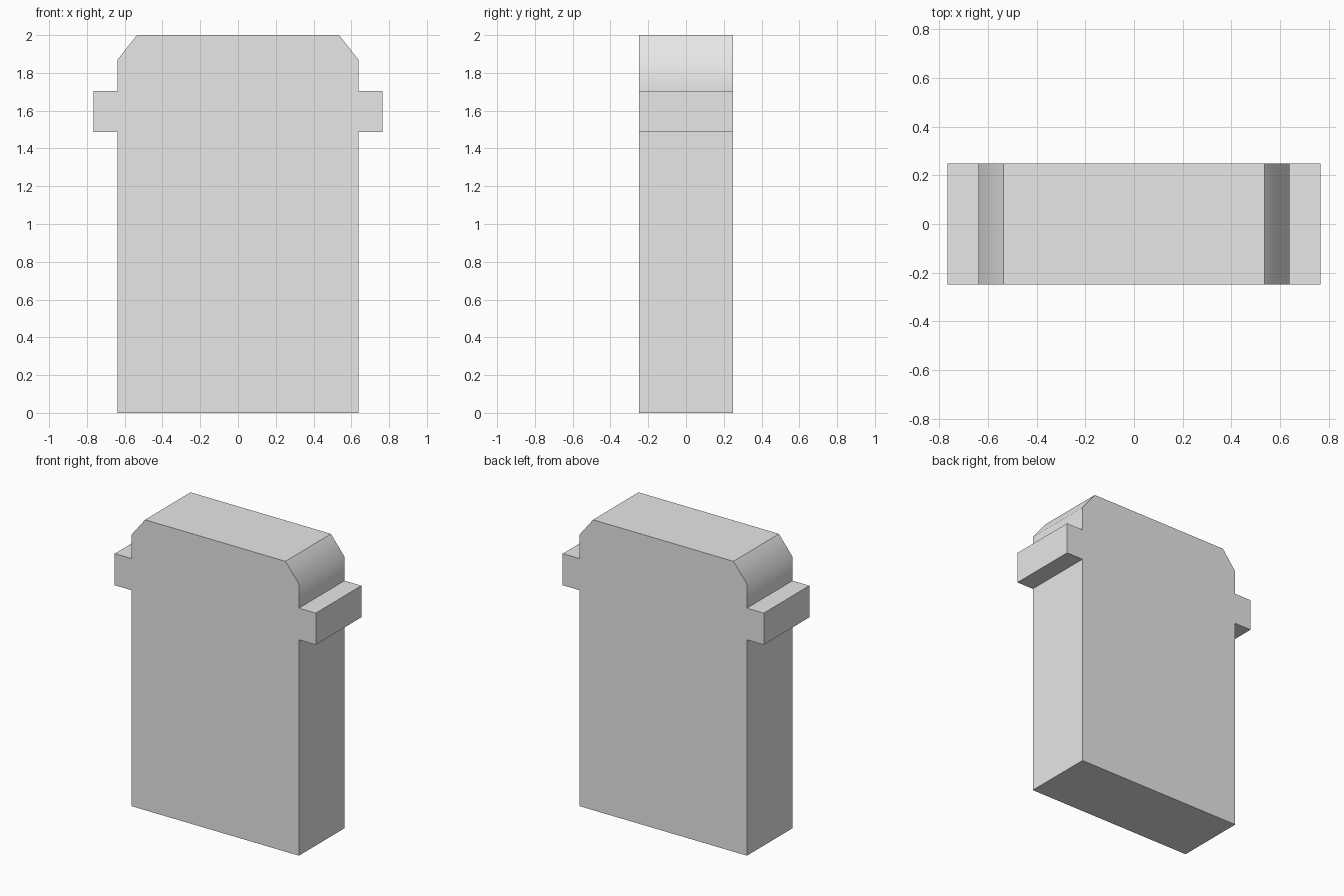
import bpy
import bmesh
import math

cube = bpy.data.objects.get("Cube")
if cube:
    bpy.data.objects.remove(cube, do_unlink=True)

# Plain grey for the whole block
grey = bpy.data.materials.new("light_grey")
grey.use_nodes = True
colour = (0.8, 0.8, 0.8, 1.0)
grey.diffuse_color = colour
grey.node_tree.nodes["Principled BSDF"].inputs["Base Color"].default_value = colour

DEPTH = 0.495
BODY, TAB, TOP = 0.638, 0.766, 0.535      # half widths
TAB_LOW, TAB_HIGH = 1.487, 1.705

# Right half of the outline, bottom to top: wall, side tab, chamfered shoulder
half = [(BODY, 0), (BODY, TAB_LOW), (TAB, TAB_LOW), (TAB, TAB_HIGH),
        (BODY, TAB_HIGH), (BODY, 1.87), (TOP, 2)]
outline = half + [(-x, z) for x, z in reversed(half)]

# Extrude the mirrored outline through the depth
bm = bmesh.new()
face = bm.faces.new([bm.verts.new((x, -DEPTH / 2, z)) for x, z in outline])
result = bmesh.ops.extrude_face_region(bm, geom=[face], use_keep_orig=True)
verts = [v for v in result["geom"] if isinstance(v, bmesh.types.BMVert)]
bmesh.ops.translate(bm, verts=verts, vec=(0, DEPTH, 0))
bmesh.ops.recalc_face_normals(bm, faces=bm.faces[:])

mesh = bpy.data.meshes.new("tabbed_block")
bm.to_mesh(mesh)
bm.free()
mesh.materials.append(grey)
block = bpy.data.objects.new("tabbed_block", mesh)
bpy.context.collection.objects.link(block)

# Soft shading on the shoulders, sharp edges elsewhere
bpy.ops.object.select_all(action="DESELECT")
block.select_set(True)
bpy.context.view_layer.objects.active = block
bpy.ops.object.shade_smooth_by_angle(angle=math.radians(45))
